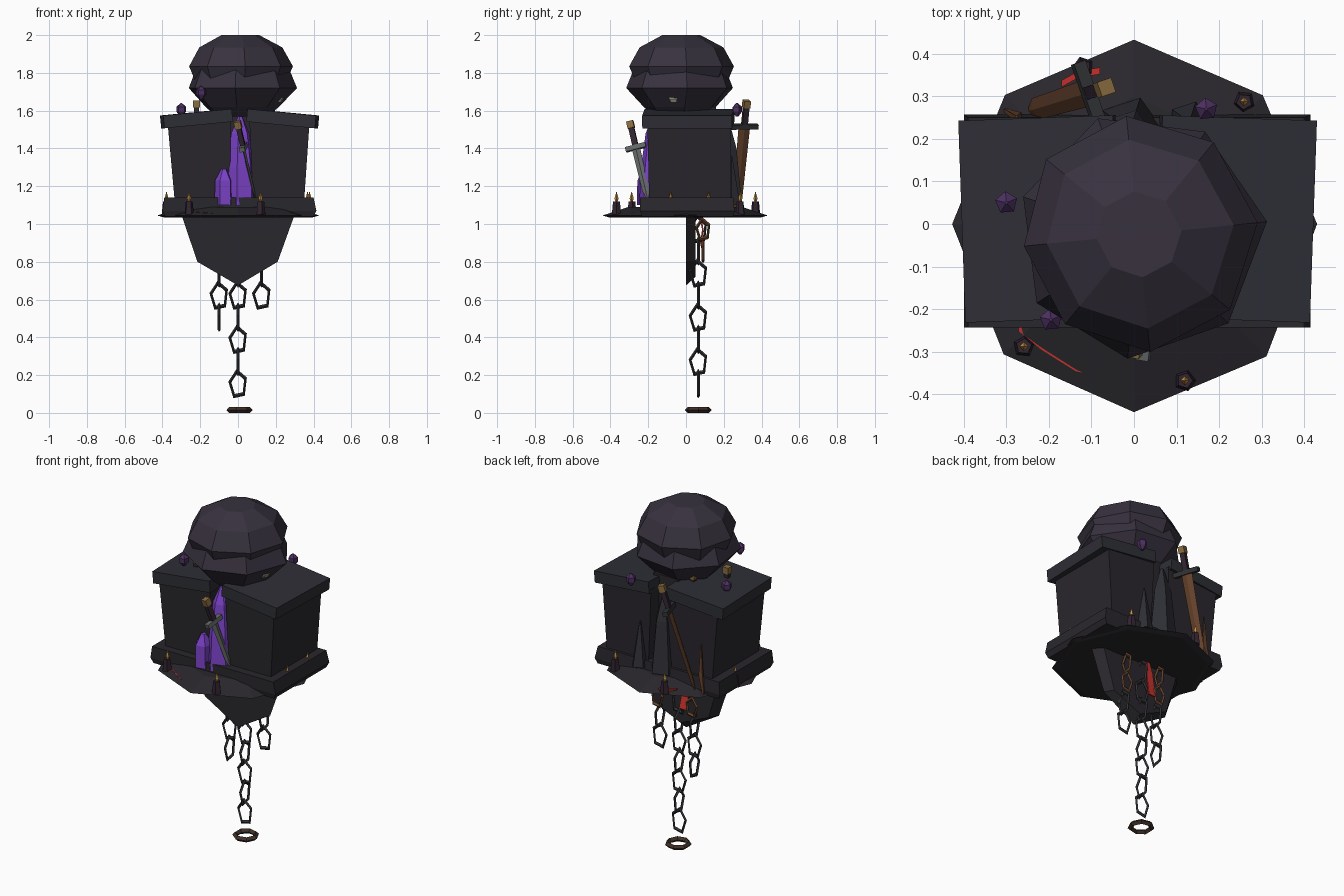
import bpy, bmesh, math, random
from mathutils import Vector, Matrix

if "Cube" in bpy.data.objects:
    bpy.data.objects.remove(bpy.data.objects["Cube"])
random.seed(4)

def mat(name, r, g, b):
    m = bpy.data.materials.new(name)
    m.diffuse_color = (r, g, b, 1)
    m.use_nodes = True
    m.node_tree.nodes["Principled BSDF"].inputs["Base Color"].default_value = m.diffuse_color
    return m

STONE = mat("stone", .022, .02, .025)
SLATE = mat("slate", .027, .028, .036)
BOULDER = mat("boulder", .038, .031, .048)
IRON = mat("iron", .03, .032, .035)
STEEL = mat("steel", .13, .14, .14)
RUST = mat("rust", .13, .055, .025)
DARKRUST = mat("dark_rust", .05, .028, .02)
GOLD = mat("brass", .25, .15, .05)
FLAME = mat("flame", .6, .3, .06)
WAX = mat("wax", .03, .018, .03)
PURPLE = mat("crystal", .2, .055, .58)
SHARD = mat("shard", .075, .03, .12)
RED = mat("red_cloth", .55, .03, .025)
BONE = mat("bone", .38, .37, .28)

def loft(name, rings, m, matrix=Matrix()):
    """Closed flat-shaded skin through rings of points."""
    bm = bmesh.new()
    vr = [[bm.verts.new(matrix @ Vector(p)) for p in r] for r in rings]
    n = len(rings[0])
    for a, b in zip(vr, vr[1:]):
        for i in range(n):
            bm.faces.new((a[i], a[(i+1) % n], b[(i+1) % n], b[i]))
    bm.faces.new(vr[0][::-1])
    bm.faces.new(vr[-1])
    bmesh.ops.remove_doubles(bm, verts=bm.verts, dist=1e-4)
    bmesh.ops.recalc_face_normals(bm, faces=bm.faces)
    me = bpy.data.meshes.new(name)
    bm.to_mesh(me)
    bm.free()
    ob = bpy.data.objects.new(name, me)
    me.materials.append(m)
    bpy.context.collection.objects.link(ob)
    return ob

def turned(name, c, prof, n, m, phase=0, jit=0, matrix=Matrix()):
    """Low-poly turned shape; prof holds (z, radius)."""
    ks = [1 + random.uniform(-jit, jit) for _ in range(n)]
    rings = [[(c[0] + r*ks[i]*math.cos(phase + math.tau*i/n),
               c[1] + r*ks[i]*math.sin(phase + math.tau*i/n), c[2] + z)
              for i in range(n)] for z, r in prof]
    return loft(name, rings, m, matrix)

def rect(x0, x1, y0, y1, z):
    return [(x0, y0, z), (x1, y0, z), (x1, y1, z), (x0, y1, z)]

def box(name, size, m, matrix=Matrix()):
    x, y, z = (s/2 for s in size)
    return loft(name, [rect(-x, x, -y, y, -z), rect(-x, x, -y, y, z)], m, matrix)

def T(*p):
    return Matrix.Translation(p)

# floating rock: shallow octagonal top and flat shield-shaped keel
turned("rock_ledge", (0, 0, 0), [(1.035, .4), (1.045, .435), (1.09, .3)], 8, STONE, 0, .02)
keel = [(-.3, 1.05), (-.215, .8), (0, .675), (.21, .8), (.3, 1.05)]
loft("rock_keel", [[(x, 0, z) for x, z in keel],
                   [(x*.85, .05, max(z, .72)) for x, z in keel]], STONE)

# base plate, flared walls and tilted caps
loft("base_plate", [rect(-.385, .4, -.235, .25, 1.04), rect(-.4, .415, -.243, .257, 1.07),
                    rect(-.39, .4, -.243, .25, 1.14)], STONE)
for side, wall, cap, ry, rz in (("left", (-.335, -.04, -.375, -.04), -.22, -5.5, 2),
                                ("right", (.08, .35, .06, .38), .237, 5.5, -2)):
    a, b, c, d = wall
    loft(side + "_wall", [rect(a, b, -.195, .235, 1.12), rect(c, d, -.205, .24, 1.56)], STONE)
    box(side + "_cap", (.365, .475, .068), SLATE, T(cap, .012, 1.558)
        @ Matrix.Rotation(math.radians(rz), 4, 'Z') @ Matrix.Rotation(math.radians(ry), 4, 'Y'))
loft("inner_core", [rect(-.06, .1, -.09, .16, 1.1), rect(-.06, .1, -.09, .16, 1.62)], STONE)

# two stacked boulders
turned("lower_boulder", (.015, -.03, 0), [(1.57, .14), (1.62, .2), (1.72, .295), (1.83, .25)],
       7, BOULDER, .12, .03)
turned("upper_boulder", (.01, -.025, 0), [(1.75, .24), (1.835, .275), (1.935, .22), (2, .1)],
       8, BOULDER, .1, .03)

# glowing crystals in the front opening
turned("tall_crystal", (.012, -.165, 0), [(1.1, .085), (1.3, .075), (1.48, .05), (1.57, .012)],
       6, PURPLE, .3)
turned("short_crystal", (-.075, -.215, 0), [(1.1, .05), (1.23, .047), (1.29, .015)], 5, PURPLE, .5)

# rock spikes in the rear opening
turned("rear_spike", (.13, .24, 0), [(1.1, .05), (1.36, .004)], 5, SLATE)
turned("rear_spike", (-.01, .22, 0), [(1.1, .08), (1.4, .05), (1.54, .01)], 5, SLATE)

# floating shards
for p in ((-.3, .05, 1.605), (-.195, -.225, 1.695), (.17, .27, 1.605)):
    turned("shard", p, [(-.035, .008), (-.01, .027), (.015, .027), (.035, .004)], 5, SHARD, .4)

# candles around the ledge
for deg in (-72, -132, -12, 18, 48, 108, 168):
    a = math.radians(deg)
    p = (.387*math.cos(a), .387*math.sin(a), 1.05)
    turned("candle", p, [(0, .026), (.02, .024), (.07, .019)], 5, WAX, a)
    turned("candle_flame", p, [(.07, .006), (.085, .011), (.12, .001)], 4, FLAME)

def sword(name, top, tip, guard_dir, width, guard, m):
    z = (Vector(top) - Vector(tip)).normalized()
    y = Vector(guard_dir)
    y = (y - z*y.dot(z)).normalized()
    x = y.cross(z)
    M = T(*top) @ Matrix((x, y, z)).transposed().to_4x4()
    L = (Vector(top) - Vector(tip)).length
    w, t = width/2, .008
    loft(name + "_blade", [[(-t*k, 0, h), (0, -w*k, h), (t*k, 0, h), (0, w*k, h)]
                           for h, k in ((-L, .05), (-L + .06, .8), (-.12, 1))], m, M)
    box(name + "_guard", (.03, guard, .025), IRON if m == RUST else STEEL, M @ T(0, 0, -.125))
    box(name + "_grip", (.025, .03, .12), WAX, M @ T(0, 0, -.06))
    box(name + "_pommel", (.036, .036, .038), GOLD, M)

sword("front_sword", (0, -.293, 1.525), (.095, -.2, 1.12), (.15, 1, .15), .045, .11, STEEL)
sword("rear_sword", (-.07, .32, 1.635), (-.25, .265, 1.05), (-.35, 1, 0), .065, .15, RUST)
loft("rusty_blade", [rect(-.305, -.295, .262, .27, 1.05), rect(-.29, -.265, .25, .262, 1.15),
                     rect(-.278, -.274, .25, .255, 1.33)], RUST)

# small brass posts tucked under the boulder
for p in ((-.22, -.07, 1.635), (-.11, .09, 1.635)):
    box("post", (.025, .025, .08), WAX, T(p[0], p[1], p[2] - .05))
    box("post_knob", (.036, .036, .038), GOLD, T(*p))

# skull fragment
turned("bone_fragment", (.205, -.06, 1.642), [(0, .026), (.02, .04), (.045, .036), (.052, .02)],
       6, BONE, .3)

def ribbon(name, pts, across):
    a = Vector(across)
    n = Vector((0, 0, .008)) if a.z == 0 else Vector((0, .008, 0))
    loft(name, [[Vector(p) - a, Vector(p) + a, Vector(p) + a + n, Vector(p) - a + n]
                for p in pts], RED)

# red cloth strips
ribbon("front_ribbon", [(-.27, -.245, 1.06), (-.215, -.29, 1.055), (-.135, -.34, 1.05),
                        (-.06, -.355, 1.05)], (.002, .006, 0))
ribbon("rear_ribbon", [(-.17, .33, 1.065), (-.13, .352, 1.06), (-.08, .36, 1.06)], (0, .008, 0))
ribbon("hanging_ribbon", [(-.02, .07, 1.05), (-.03, .085, .97), (-.05, .075, .9),
                          (-.045, .09, .83)], (.022, 0, .001))

def link(name, p, turn, m, r=.042, tall=1.6, flat=False):
    bpy.ops.mesh.primitive_torus_add(major_segments=7 if flat else 5, minor_segments=4,
                                     major_radius=r, minor_radius=.015 if flat else .008)
    ob = bpy.context.object
    ob.name = name
    M = T(*p)
    if not flat:
        M = M @ Matrix.Rotation(turn, 4, 'Z') @ Matrix.Diagonal((1, 1, tall, 1)) \
            @ Matrix.Rotation(math.pi/2, 4, 'X') @ Matrix.Rotation(.45, 4, 'Z')
    ob.data.transform(M)
    ob.data.materials.append(m)

# hanging chains and the ring at the bottom
for x, count in ((0, 8), (-.1, 5), (.125, 4)):
    for i in range(count):
        rusty = i < 2 and x != 0
        link("chain_link", (x, .09 if rusty else .065, .97 - .117*i), (math.pi/2)*((i+1) % 2),
             RUST if rusty else IRON, .035 if rusty else .044)
link("bottom_ring", (.005, .065, .015), 0, DARKRUST, .058, 1, True)
